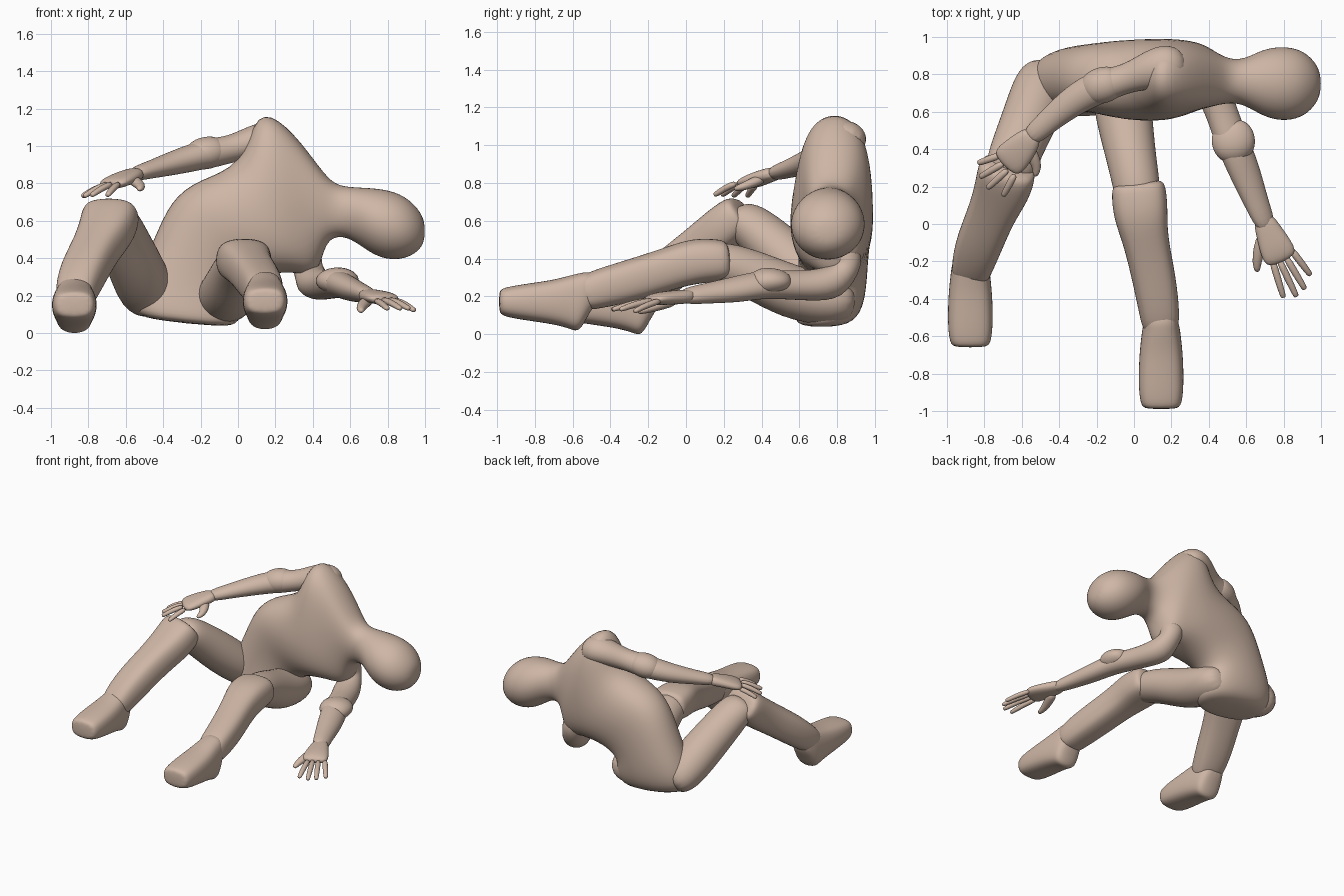
import bpy, bmesh, math
from mathutils import Vector

SIDES = 12
GROW = 1.045  # offsets the shrink of subdivision

skin = bpy.data.materials.new("skin")
skin.diffuse_color = (0.62, 0.47, 0.38, 1)


def power(v, e):
    return math.copysign(abs(v) ** e, v)


def skin_rings(name, rings, level=2):
    """Join rings of points into a closed smooth body."""
    bm = bmesh.new()
    loops = [[bm.verts.new(p) for p in r] for r in rings]
    n = len(loops[0])
    for a, b in zip(loops, loops[1:]):
        for j in range(n):
            k = (j + 1) % n
            bm.faces.new((a[j], a[k], b[k], b[j]))
    bm.faces.new(loops[0][::-1])
    bm.faces.new(loops[-1])
    bmesh.ops.recalc_face_normals(bm, faces=bm.faces)
    for f in bm.faces:
        f.smooth = True
    me = bpy.data.meshes.new(name)
    bm.to_mesh(me)
    bm.free()
    me.materials.append(skin)
    ob = bpy.data.objects.new(name, me)
    bpy.context.collection.objects.link(ob)
    mod = ob.modifiers.new("smooth", 'SUBSURF')
    mod.levels = mod.render_levels = level
    return ob


def ellipse(c, a, b, e=1.0, n=SIDES):
    c, a, b = Vector(c), Vector(a) * GROW, Vector(b) * GROW
    t = [2 * math.pi * j / n for j in range(n)]
    return [c + a * power(math.cos(s), e) + b * power(math.sin(s), e) for s in t]


def tube(name, pts, n=SIDES, e=1.0, up=(0, 0, 1), level=2):
    """Limb: pts are (x, y, z, half width, half height)."""
    up = Vector(up)
    cs = [Vector(p[:3]) for p in pts]
    rings = []
    for i, p in enumerate(pts):
        t = (cs[min(i + 1, len(cs) - 1)] - cs[max(i - 1, 0)]).normalized()
        side = t.cross(up).normalized()
        rings.append(ellipse(cs[i], side * p[3], side.cross(t) * p[4], e, n))
    return skin_rings(name, rings, level)


# torso flowing into neck and head: centre x, y, z, half side vector x, z, half depth
torso = [
    (-0.27, 0.71, 0.05, 0.20, -0.02, 0.11),
    (-0.28, 0.74, 0.085, 0.29, -0.03, 0.17),
    (-0.27, 0.77, 0.20, 0.29, -0.05, 0.18),
    (-0.23, 0.78, 0.36, 0.22, -0.13, 0.18),
    (-0.15, 0.78, 0.50, 0.21, -0.21, 0.19),
    (-0.02, 0.77, 0.57, 0.19, -0.25, 0.215),
    (0.16, 0.77, 0.61, 0.13, -0.28, 0.22),
    (0.25, 0.785, 0.755, 0.155, -0.45, 0.20),
    (0.35, 0.79, 0.745, 0.09, -0.37, 0.175),
    (0.44, 0.775, 0.70, 0.03, -0.22, 0.14),
    (0.51, 0.765, 0.66, 0.01, -0.14, 0.115),
]
head = [(0.59, 0.76, 0.645, 0.01, -0.135, 0.12), (0.69, 0.755, 0.605, 0.01, -0.172, 0.18),
        (0.79, 0.75, 0.58, 0, -0.188, 0.20), (0.89, 0.75, 0.565, 0, -0.17, 0.185),
        (0.965, 0.75, 0.55, 0, -0.115, 0.125), (1.0, 0.75, 0.545, 0, -0.05, 0.05)]
skin_rings("torso_and_head",
           [ellipse((x, y, z), (ax, 0, az), (0, d, 0), e)
            for part, e in ((torso, 0.85), (head, 1.0)) for x, y, z, ax, az, d in part])

# thighs
tube("right_thigh", [(-0.45, 0.84, 0.14, 0.10, 0.08), (-0.48, 0.76, 0.20, 0.16, 0.14),
                     (-0.55, 0.58, 0.36, 0.15, 0.145), (-0.62, 0.42, 0.51, 0.14, 0.13),
                     (-0.66, 0.31, 0.60, 0.135, 0.115), (-0.68, 0.25, 0.62, 0.11, 0.07)])
tube("left_thigh", [(-0.09, 0.90, 0.17, 0.10, 0.08), (-0.08, 0.78, 0.17, 0.16, 0.135),
                    (-0.05, 0.55, 0.22, 0.15, 0.145), (-0.01, 0.33, 0.33, 0.13, 0.125),
                    (0.02, 0.17, 0.38, 0.125, 0.115), (0.03, 0.06, 0.39, 0.10, 0.08)])

# shins, with a boxy knee end
tube("right_shin", [(-0.67, 0.315, 0.65, 0.135, 0.085), (-0.68, 0.285, 0.63, 0.155, 0.115),
                    (-0.70, 0.19, 0.55, 0.15, 0.12), (-0.76, 0.06, 0.45, 0.125, 0.11),
                    (-0.83, -0.11, 0.32, 0.125, 0.11), (-0.87, -0.24, 0.21, 0.108, 0.095),
                    (-0.875, -0.30, 0.17, 0.09, 0.07)], e=0.72)
tube("left_shin", [(0.02, 0.23, 0.395, 0.125, 0.09), (0.025, 0.19, 0.39, 0.145, 0.11),
                   (0.035, 0.05, 0.39, 0.145, 0.12), (0.06, -0.08, 0.35, 0.118, 0.11),
                   (0.11, -0.30, 0.28, 0.115, 0.11), (0.14, -0.50, 0.23, 0.105, 0.10),
                   (0.145, -0.58, 0.20, 0.09, 0.08)], e=0.72)

# feet: y, bottom, top, half width
foot = [(-0.99, 0.12, 0.225, 0.08), (-0.97, 0.095, 0.245, 0.11), (-0.85, 0.075, 0.265, 0.12),
        (-0.70, 0.055, 0.285, 0.115), (-0.61, 0.03, 0.31, 0.105), (-0.565, 0.01, 0.32, 0.10),
        (-0.52, 0.10, 0.33, 0.09), (-0.46, 0.19, 0.31, 0.06)]
for name, x, dy, dz in (("left_foot", 0.145, 0, 0), ("right_foot", -0.875, 0.33, -0.02)):
    rings = [ellipse((x, y + dy, (b + t) / 2 + dz), (w, 0, 0), (0, 0, (t - b) / 2), 0.7)
             for y, b, t, w in foot]
    skin_rings(name, rings)

# arms
tube("left_arm", [(0.35, 0.83, 0.50, 0.08, 0.07), (0.37, 0.85, 0.37, 0.10, 0.095),
                  (0.39, 0.80, 0.265, 0.105, 0.10), (0.46, 0.62, 0.255, 0.085, 0.075),
                  (0.51, 0.48, 0.265, 0.09, 0.075), (0.55, 0.38, 0.26, 0.09, 0.07),
                  (0.60, 0.26, 0.235, 0.085, 0.065), (0.66, 0.10, 0.215, 0.065, 0.05),
                  (0.72, -0.04, 0.195, 0.055, 0.038)], up=(0.3, 0.3, 1))
tube("right_arm", [(0.26, 0.84, 0.99, 0.09, 0.08), (0.18, 0.845, 1.045, 0.12, 0.105),
                   (0.09, 0.825, 1.025, 0.105, 0.09), (-0.03, 0.78, 0.985, 0.075, 0.07),
                   (-0.13, 0.75, 0.965, 0.085, 0.08), (-0.22, 0.72, 0.945, 0.09, 0.075),
                   (-0.34, 0.65, 0.91, 0.08, 0.065), (-0.48, 0.53, 0.87, 0.06, 0.045),
                   (-0.57, 0.45, 0.845, 0.055, 0.038)])

# elbow pads
tube("left_elbow", [(0.505, 0.55, 0.27, 0.06, 0.04), (0.52, 0.50, 0.28, 0.115, 0.065),
                    (0.54, 0.40, 0.28, 0.12, 0.08), (0.56, 0.33, 0.26, 0.06, 0.04)])
tube("right_elbow", [(-0.07, 0.77, 0.985, 0.05, 0.04), (-0.11, 0.76, 0.975, 0.095, 0.085),
                     (-0.21, 0.73, 0.955, 0.10, 0.09), (-0.27, 0.70, 0.93, 0.06, 0.05)])


def hand(side, palm, knuckles, tips, thumb):
    """Flat palm, four straight fingers and a thumb."""
    tube(side + "_palm", palm, e=0.85)
    for i, (k, t) in enumerate(zip(knuckles, tips)):
        k, t = Vector(k), Vector(t)
        m = k.lerp(t, 0.5) + Vector((0, 0, 0.008))
        tube(f"{side}_finger_{i + 1}", [(*k, .021, .019), (*m, .02, .018),
                                        (*k.lerp(t, 0.95), .017, .015), (*t, .012, .01)],
             n=8, level=1)
    tube(side + "_thumb", thumb, n=8, level=1)


hand("left",
     [(0.68, 0.05, 0.205, 0.05, 0.035), (0.72, -0.04, 0.195, 0.07, 0.038),
      (0.765, -0.14, 0.19, 0.092, 0.035), (0.795, -0.205, 0.178, 0.085, 0.024)],
     [(0.735, -0.18, 0.175), (0.77, -0.18, 0.18), (0.805, -0.165, 0.18), (0.835, -0.13, 0.178)],
     [(0.80, -0.395, 0.13), (0.87, -0.39, 0.13), (0.915, -0.35, 0.13), (0.945, -0.275, 0.12)],
     [(0.70, -0.05, 0.18, 0.04, 0.03), (0.67, -0.13, 0.155, 0.035, 0.028),
      (0.655, -0.21, 0.13, 0.026, 0.022), (0.66, -0.26, 0.115, 0.014, 0.012)])
hand("right",
     [(-0.53, 0.49, 0.855, 0.05, 0.035), (-0.58, 0.43, 0.84, 0.075, 0.037),
      (-0.65, 0.355, 0.81, 0.095, 0.035), (-0.695, 0.31, 0.79, 0.085, 0.024)],
     [(-0.71, 0.37, 0.79), (-0.69, 0.33, 0.80), (-0.67, 0.295, 0.80), (-0.635, 0.27, 0.80)],
     [(-0.835, 0.325, 0.73), (-0.825, 0.25, 0.73), (-0.785, 0.19, 0.735), (-0.70, 0.15, 0.735)],
     [(-0.57, 0.41, 0.825, 0.04, 0.03), (-0.535, 0.35, 0.80, 0.035, 0.028),
      (-0.515, 0.30, 0.78, 0.026, 0.022), (-0.53, 0.25, 0.765, 0.014, 0.012)])
